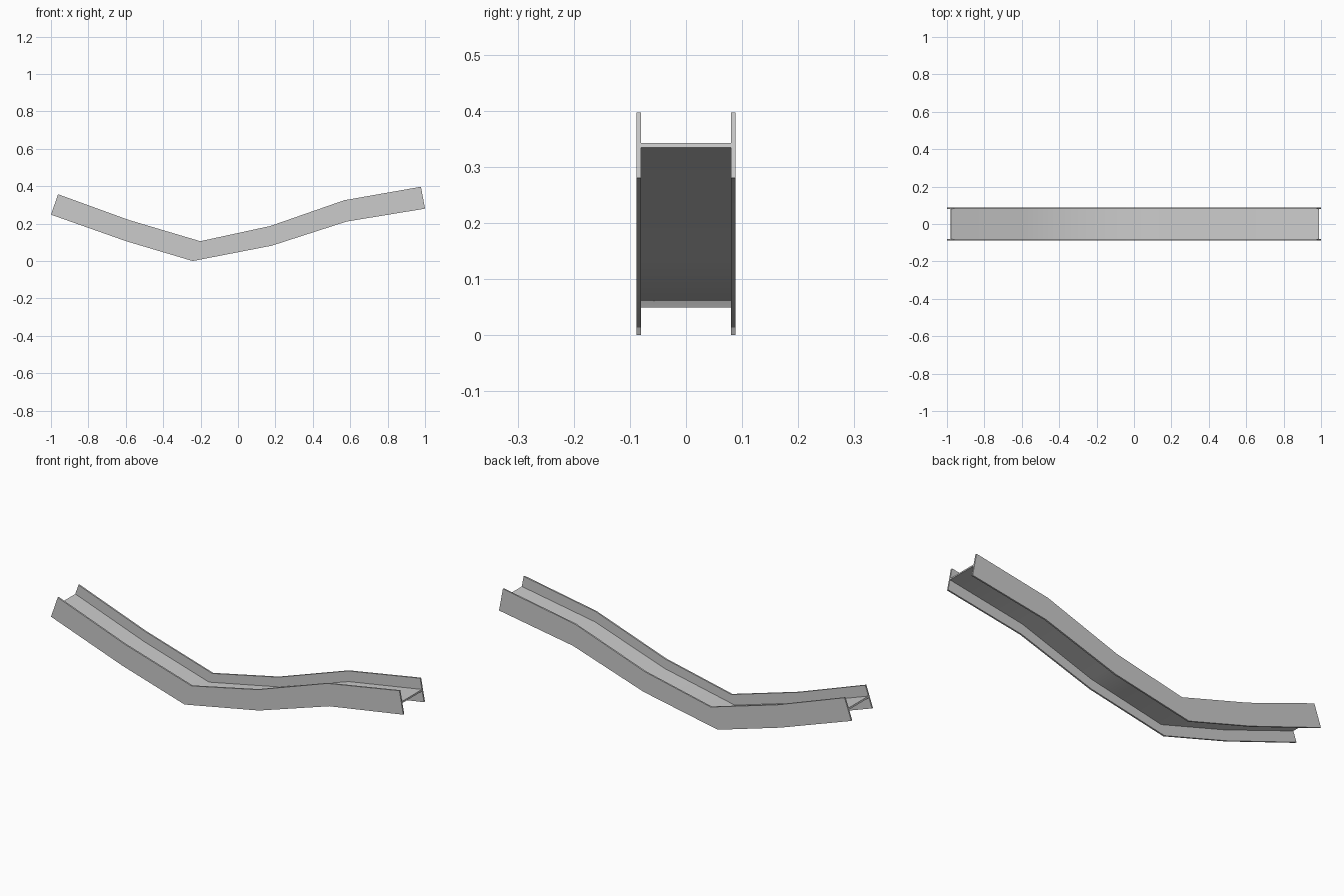
import bpy
import bmesh
from mathutils import Vector

cube = bpy.data.objects.get("Cube")
if cube:
    bpy.data.objects.remove(cube, do_unlink=True)

grey = bpy.data.materials.new("plain_grey")
grey.use_nodes = True
colour = (0.6, 0.6, 0.6, 1)
grey.diffuse_color = colour
grey.node_tree.nodes["Principled BSDF"].inputs["Base Color"].default_value = colour

# Side outline of the bent channel, as (x, z) along its lower and upper edges
LOWER = [(-1, .248), (-.598, .106), (-.242, 0), (.18, .082), (.58, .211), (1, .28)]
UPPER = [(-.962, .357), (-.582, .219), (-.202, .106), (.172, .187), (.568, .325), (.978, .397)]


def bent_plate(name, y0, y1, low, high):
    """Plate following the outline, between two fractions of its height."""
    bm = bmesh.new()
    rings = []
    for a, b in zip(LOWER, UPPER):
        a, b = Vector(a), Vector(b)
        p, q = a.lerp(b, low), a.lerp(b, high)
        rings.append([bm.verts.new((c.x, y, c.y))
                      for c, y in ((p, y0), (p, y1), (q, y1), (q, y0))])
    for r, s in zip(rings, rings[1:]):
        for i in range(4):
            j = (i + 1) % 4
            bm.faces.new((r[i], r[j], s[j], s[i]))
    bm.faces.new(rings[0])
    bm.faces.new(rings[-1])
    bmesh.ops.recalc_face_normals(bm, faces=bm.faces)
    mesh = bpy.data.meshes.new(name)
    bm.to_mesh(mesh)
    bm.free()
    mesh.materials.append(grey)
    obj = bpy.data.objects.new(name, mesh)
    bpy.context.collection.objects.link(obj)
    bpy.ops.object.select_all(action='DESELECT')
    obj.select_set(True)
    bpy.context.view_layer.objects.active = obj
    bpy.ops.object.shade_smooth_by_angle()
    return obj


# Two upright walls and the floor held halfway up between them
INNER, OUTER = .08, .088
bent_plate("front_wall", -OUTER, -INNER, 0, 1)
bent_plate("back_wall", INNER, OUTER, 0, 1)
bent_plate("channel_floor", -INNER, INNER, .463, .533)
